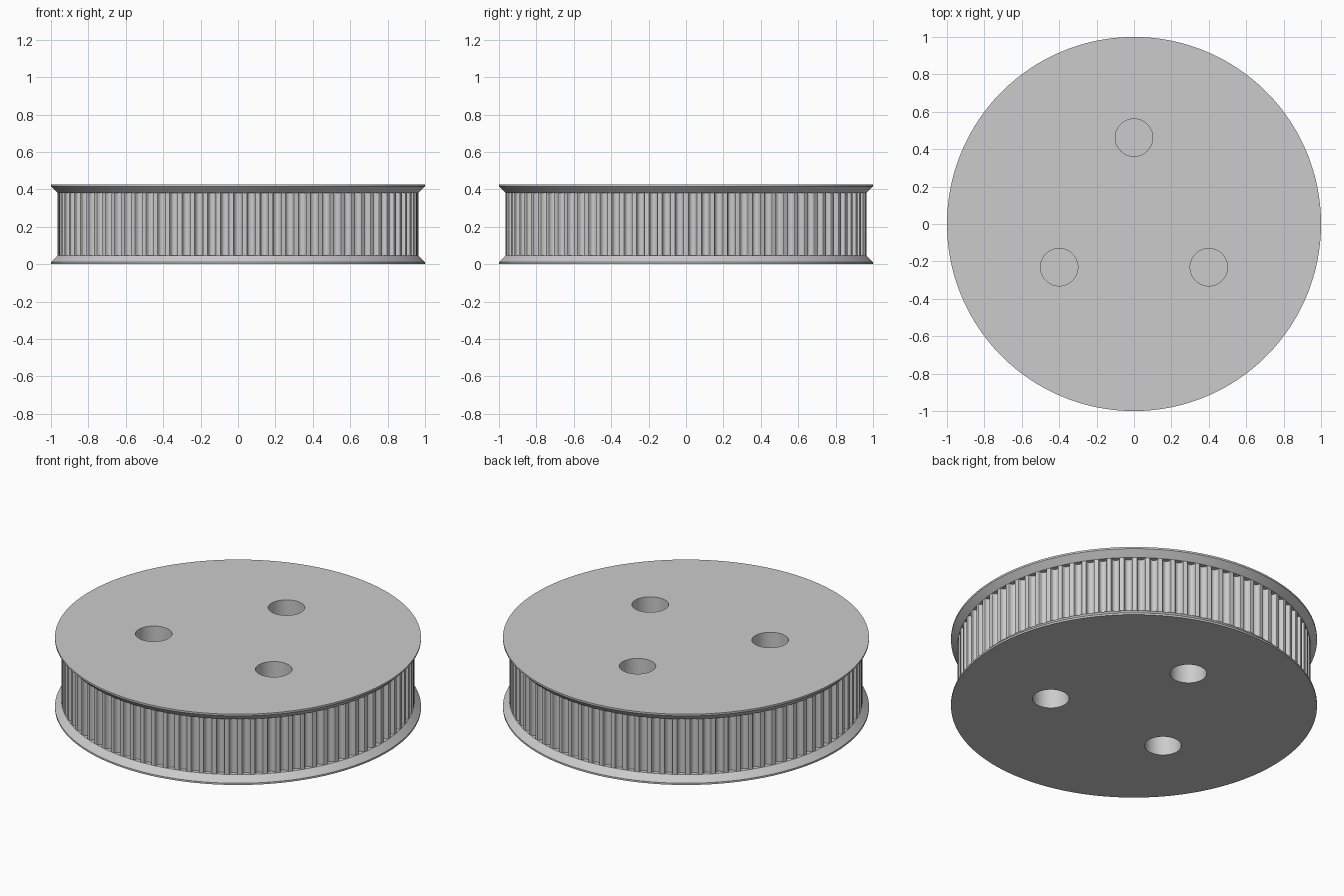
import bpy, bmesh, math
from mathutils import Matrix, Vector

cube = bpy.data.objects.get("Cube")
if cube:
    bpy.data.objects.remove(cube, do_unlink=True)

MM = 1 / 28.12             # one millimetre in model units
TEETH = 86
HEIGHT = 12 * MM
BODY_R = 27.12 * MM
RIM = 0.3 * MM             # straight edge of a flange
FLANGE = RIM + MM          # straight edge plus bevel
HOLE_R, HOLE_DIST = 0.1, 0.462
SIDES = 172

grey = bpy.data.materials.new("plain_grey")
grey.use_nodes = True
colour = (0.6, 0.6, 0.6, 1)
grey.diffuse_color = colour
grey.node_tree.nodes["Principled BSDF"].inputs["Base Color"].default_value = colour


def make_object(name, bm):
    bmesh.ops.recalc_face_normals(bm, faces=bm.faces)
    mesh = bpy.data.meshes.new(name)
    bm.to_mesh(mesh)
    bm.free()
    mesh.materials.append(grey)
    obj = bpy.data.objects.new(name, mesh)
    bpy.context.collection.objects.link(obj)
    return obj


def activate(obj):
    bpy.ops.object.select_all(action='DESELECT')
    obj.select_set(True)
    bpy.context.view_layer.objects.active = obj


def stack(name, rings):
    """Closed solid from a stack of equal-length point rings."""
    bm = bmesh.new()
    loops = [[bm.verts.new(p) for p in ring] for ring in rings]
    for low, high in zip(loops, loops[1:]):
        for i in range(len(low)):
            j = (i + 1) % len(low)
            bm.faces.new((low[i], low[j], high[j], high[i]))
    bm.faces.new(loops[0][::-1])
    bm.faces.new(loops[-1])
    return make_object(name, bm)


def circle(radius, z):
    return [Vector((radius * math.cos(a), radius * math.sin(a), z))
            for a in (math.tau * i / SIDES for i in range(SIDES))]


def hole_cylinders(name, radius, depth):
    """Three cylinders, one at each hole, centred at mid height."""
    bm = bmesh.new()
    for k in range(3):
        a = math.radians(90 + 120 * k)
        spot = (HOLE_DIST * math.cos(a), HOLE_DIST * math.sin(a), HEIGHT / 2)
        bmesh.ops.create_cone(bm, cap_ends=True, segments=64, radius1=radius,
                              radius2=radius, depth=depth,
                              matrix=Matrix.Translation(spot))
    return make_object(name, bm)


# Toothed body: one rounded groove (half width, depth in mm) repeated around
half = [(0.747, 0), (0.648, 0.037), (0.598, 0.131), (0.579, 0.238), (0.505, 0.444),
        (0.452, 0.540), (0.358, 0.637), (0.248, 0.707), (0.127, 0.750)]
groove = half + [(0, 0.765)] + [(-x, d) for x, d in reversed(half)]
outline = []
for t in range(TEETH):
    turn = Matrix.Rotation(math.tau * t / TEETH, 3, 'Z')
    outline += [turn @ Vector((-x * MM, BODY_R - d * MM, 0)) for x, d in reversed(groove)]
lift = lambda z: [p + Vector((0, 0, z)) for p in outline]
body = stack("toothed_body", [lift(FLANGE), lift(HEIGHT - FLANGE)])

# Bevelled flanges
lower = stack("lower_flange", [circle(1, 0), circle(1, RIM), circle(BODY_R, FLANGE)])
upper = stack("upper_flange", [circle(BODY_R, HEIGHT - FLANGE),
                               circle(1, HEIGHT - RIM), circle(1, HEIGHT)])

# Round holes cut through every part
cutter = hole_cylinders("hole_cutter", HOLE_R, HEIGHT * 2)
cutter.hide_render = True
for part in (body, lower, upper):
    activate(part)
    mod = part.modifiers.new("holes", 'BOOLEAN')
    mod.operation = 'DIFFERENCE'
    mod.solver = 'EXACT'
    mod.object = cutter
    bpy.ops.object.modifier_apply(modifier=mod.name)
    if part is not body:
        bpy.ops.object.shade_smooth_by_angle(angle=math.radians(25))
bpy.data.objects.remove(cutter, do_unlink=True)

# Thin webs closing the holes at mid height
hole_cylinders("hole_webs", HOLE_R, 0.008)
